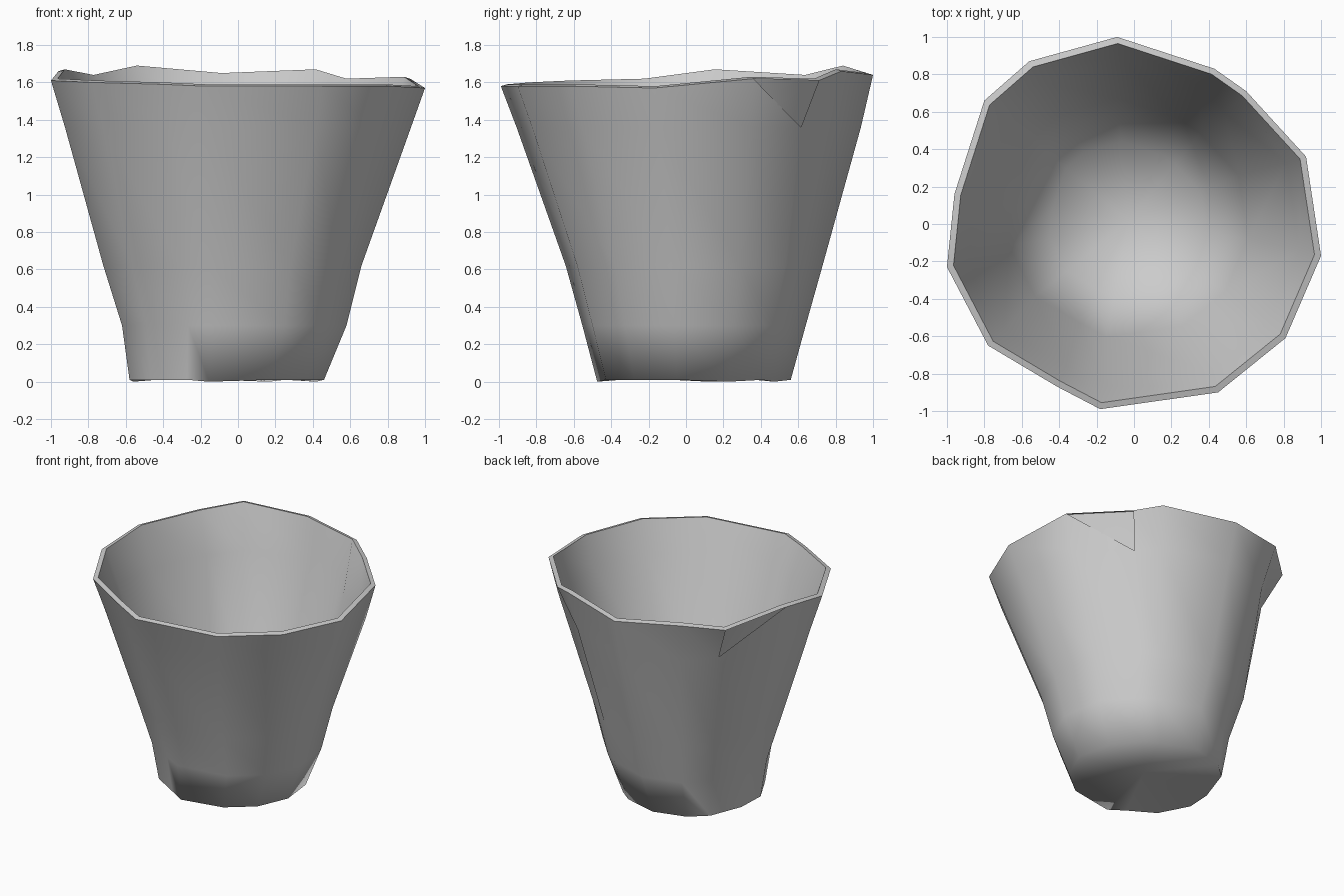
import bpy
import bmesh

default_cube = bpy.data.objects.get("Cube")
if default_cube:
    bpy.data.objects.remove(default_cube, do_unlink=True)

# One matte grey for the whole cup
grey = bpy.data.materials.new("light_grey")
grey.use_nodes = True
colour = (0.6, 0.6, 0.6, 1)
grey.diffuse_color = colour
shader = next(n for n in grey.node_tree.nodes if n.type == "BSDF_PRINCIPLED")
shader.inputs["Base Color"].default_value = colour
shader.inputs["Roughness"].default_value = 0.8

# Uneven rim outline: x, y, height
RIM = [
    (0.92, 0.36, 1.62), (1.0, -0.17, 1.57), (0.81, -0.61, 1.58),
    (0.45, -0.90, 1.58), (-0.18, -0.99, 1.58), (-0.41, -0.87, 1.59),
    (-0.78, -0.65, 1.60), (-1.0, -0.23, 1.61), (-0.96, 0.16, 1.66),
    (-0.80, 0.66, 1.63), (-0.56, 0.87, 1.68), (-0.09, 1.0, 1.64),
    (0.43, 0.83, 1.66), (0.60, 0.71, 1.61),
]
COUNT = len(RIM)
# Rim corners whose wall is pressed inwards, and by how much
DENTS = {13: 0.92, 12: 0.98, 9: 0.92, 10: 0.97}
# Outer panels torn open at the top: which half of the panel stays
TORN = {8: "left", 13: "right"}

bm = bmesh.new()


def ring(scale, height, centre=(0, 0), dented=False):
    """A smaller copy of the rim outline at one height."""
    verts = []
    for i, (x, y, _) in enumerate(RIM):
        s = scale * (DENTS.get(i, 1) if dented else 1)
        verts.append(bm.verts.new((x * s + centre[0], y * s + centre[1], height)))
    return verts


def bridge(lower, upper, torn=()):
    """Join two rings with quads, leaving a triangle out of torn panels."""
    for i in range(COUNT):
        j = (i + 1) % COUNT
        corners = [lower[i], lower[j], upper[j], upper[i]]
        if i in torn:
            corners.pop(2 if torn[i] == "left" else 3)
        bm.faces.new(corners)


def cap(loop, height, centre):
    """Close a ring with a fan to a middle point."""
    middle = bm.verts.new((*centre, height))
    for i in range(COUNT):
        bm.faces.new((loop[i], loop[(i + 1) % COUNT], middle))


# Outer wall, from base to rim
base = ring(0.52, 0.01, (-0.06, 0.04))
foot = ring(0.60, 0.30, (-0.02, 0.04))
waist = ring(0.69, 0.62, (-0.03, 0.04))
shoulder = ring(0.925, 1.36, (0, 0.01), dented=True)
rim = [bm.verts.new(p) for p in RIM]
bridge(base, foot)
bridge(foot, waist)
bridge(waist, shoulder)
bridge(shoulder, rim, TORN)
cap(base, 0.04, (-0.06, 0.04))
for v in base[::4]:
    v.co.z = 0

# Thin lip and inner wall
lip = [bm.verts.new((x * 0.965, y * 0.965, z + 0.01)) for x, y, z in RIM]
inner_shoulder = ring(0.885, 1.36, (0, 0.01), dented=True)
inner_waist = ring(0.64, 0.62, (-0.03, 0.03))
floor_edge = ring(0.42, 0.12, (-0.03, 0.02))
bridge(rim, lip)
bridge(lip, inner_shoulder)
bridge(inner_shoulder, inner_waist)
bridge(inner_waist, floor_edge)
cap(floor_edge, 0.09, (-0.03, 0.02))

bmesh.ops.recalc_face_normals(bm, faces=bm.faces)
mesh = bpy.data.meshes.new("cup")
bm.to_mesh(mesh)
bm.free()
mesh.materials.append(grey)
cup = bpy.data.objects.new("cup", mesh)
bpy.context.collection.objects.link(cup)

# Soft shading over the facets
bpy.ops.object.select_all(action="DESELECT")
cup.select_set(True)
bpy.context.view_layer.objects.active = cup
bpy.ops.object.shade_smooth_by_angle(angle=1.4)
